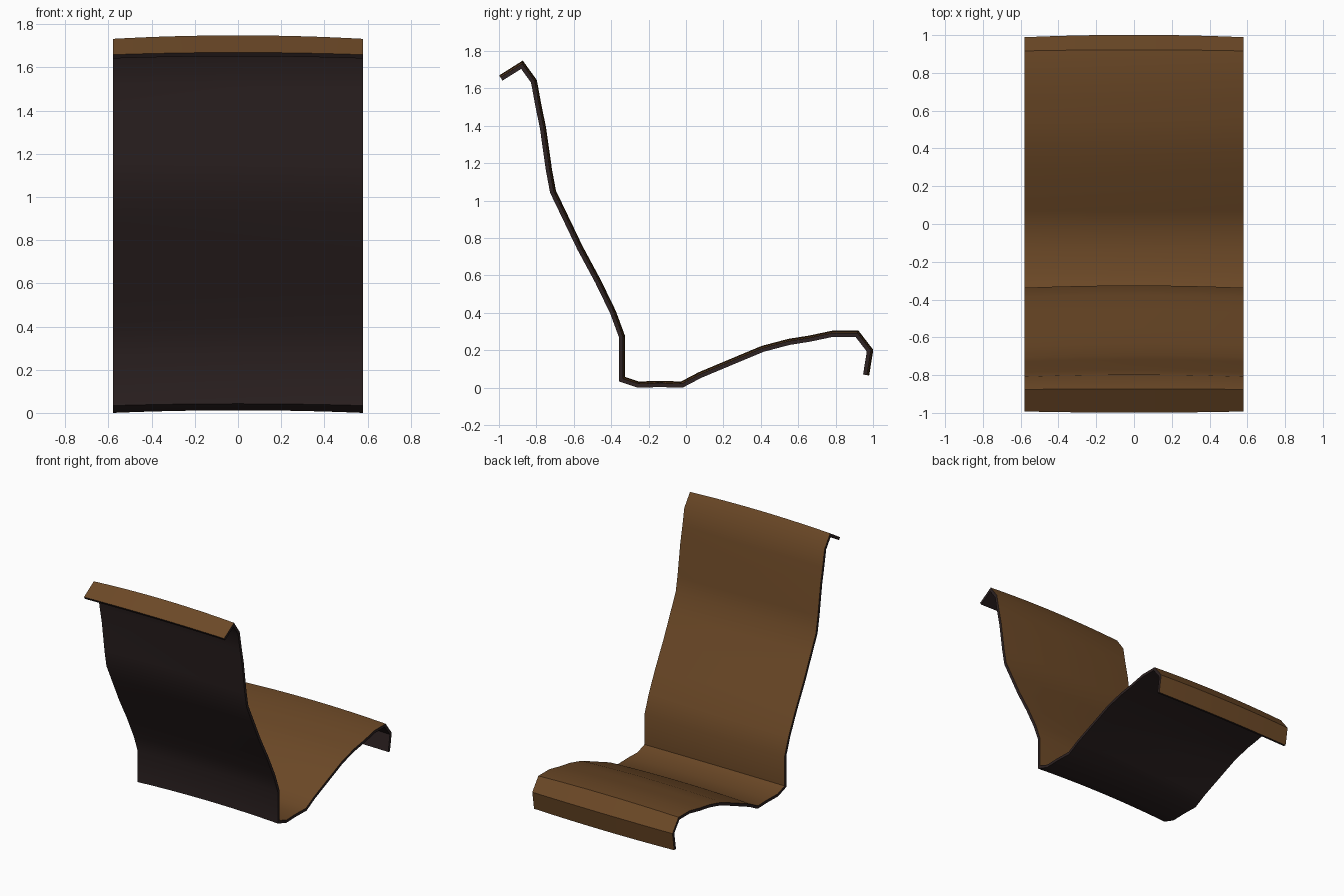
import bpy, bmesh, math
from mathutils import Vector

if "Cube" in bpy.data.objects:
    bpy.data.objects.remove(bpy.data.objects["Cube"])

HALF_W, THICK, BOW, COLS = 0.58, 0.021, 0.012, 16

# side profile (y, z): back lip, backrest, seat, front lip
PROFILE = [Vector(p) for p in [
    (-.990, 1.658), (-.877, 1.729), (-.813, 1.64), (-.790, 1.515), (-.765, 1.393),
    (-.733, 1.168), (-.711, 1.05), (-.647, .917), (-.567, .75), (-.470, .57),
    (-.390, .405), (-.342, .275), (-.342, .048), (-.257, .019), (-.140, .022),
    (-.022, .019), (.075, .07), (.290, .16), (.410, .21), (.550, .247),
    (.663, .265), (.786, .291), (.914, .291), (.984, .20), (.963, .07)]]


def material(name, color):
    m = bpy.data.materials.new(name)
    m.diffuse_color = (*color, 1)
    m.use_nodes = True
    m.node_tree.nodes["Principled BSDF"].inputs["Base Color"].default_value = m.diffuse_color
    return m


def miter(i):
    """Offset direction on the sitting side of the profile at point i."""
    def normal(a, b):
        d = (PROFILE[b] - PROFILE[a]).normalized()
        return Vector((-d.y, d.x))
    last = len(PROFILE) - 1
    n1 = normal(max(i - 1, 0), max(i, 1))
    n2 = normal(min(i, last - 1), min(i + 1, last))
    n = (n1 + n2).normalized()
    return n / n.dot(n1)


# bowed sheet: top and bottom grids of points
bm = bmesh.new()
total = THICK + BOW
grids = []
for base in (-total / 2 + THICK, -total / 2):
    grid = []
    for i, p in enumerate(PROFILE):
        row = []
        for c in range(COLS + 1):
            u = 2 * c / COLS - 1
            q = p + miter(i) * (base + BOW * (1 - u * u))
            row.append(bm.verts.new((u * HALF_W, q.x, q.y)))
        grid.append(row)
    grids.append(grid)
top, under = grids
rows = len(PROFILE)


def face(verts, mat):
    bm.faces.new(verts).material_index = mat


# brown sitting surface, dark underside
for i in range(rows - 1):
    for c in range(COLS):
        face([top[i][c], top[i + 1][c], top[i + 1][c + 1], top[i][c + 1]], 0)
        face([under[i][c], under[i][c + 1], under[i + 1][c + 1], under[i + 1][c]], 1)
    # dark side edges
    for c in (0, COLS):
        face([top[i][c], top[i + 1][c], under[i + 1][c], under[i][c]], 1)
# dark lip ends
for i in (0, rows - 1):
    for c in range(COLS):
        face([top[i][c], top[i][c + 1], under[i][c + 1], under[i][c]], 1)
bmesh.ops.recalc_face_normals(bm, faces=bm.faces[:])

# stand on the ground
low = min(v.co.z for v in bm.verts)
for v in bm.verts:
    v.co.z -= low

mesh = bpy.data.meshes.new("seat_shell")
bm.to_mesh(mesh)
bm.free()
mesh.materials.append(material("warm brown", (0.15, 0.066, 0.020)))
mesh.materials.append(material("dark brown", (0.026, 0.016, 0.016)))
shell = bpy.data.objects.new("seat_shell", mesh)
bpy.context.collection.objects.link(shell)
bpy.context.view_layer.objects.active = shell
shell.select_set(True)
bpy.ops.object.shade_smooth_by_angle(angle=math.radians(30))
